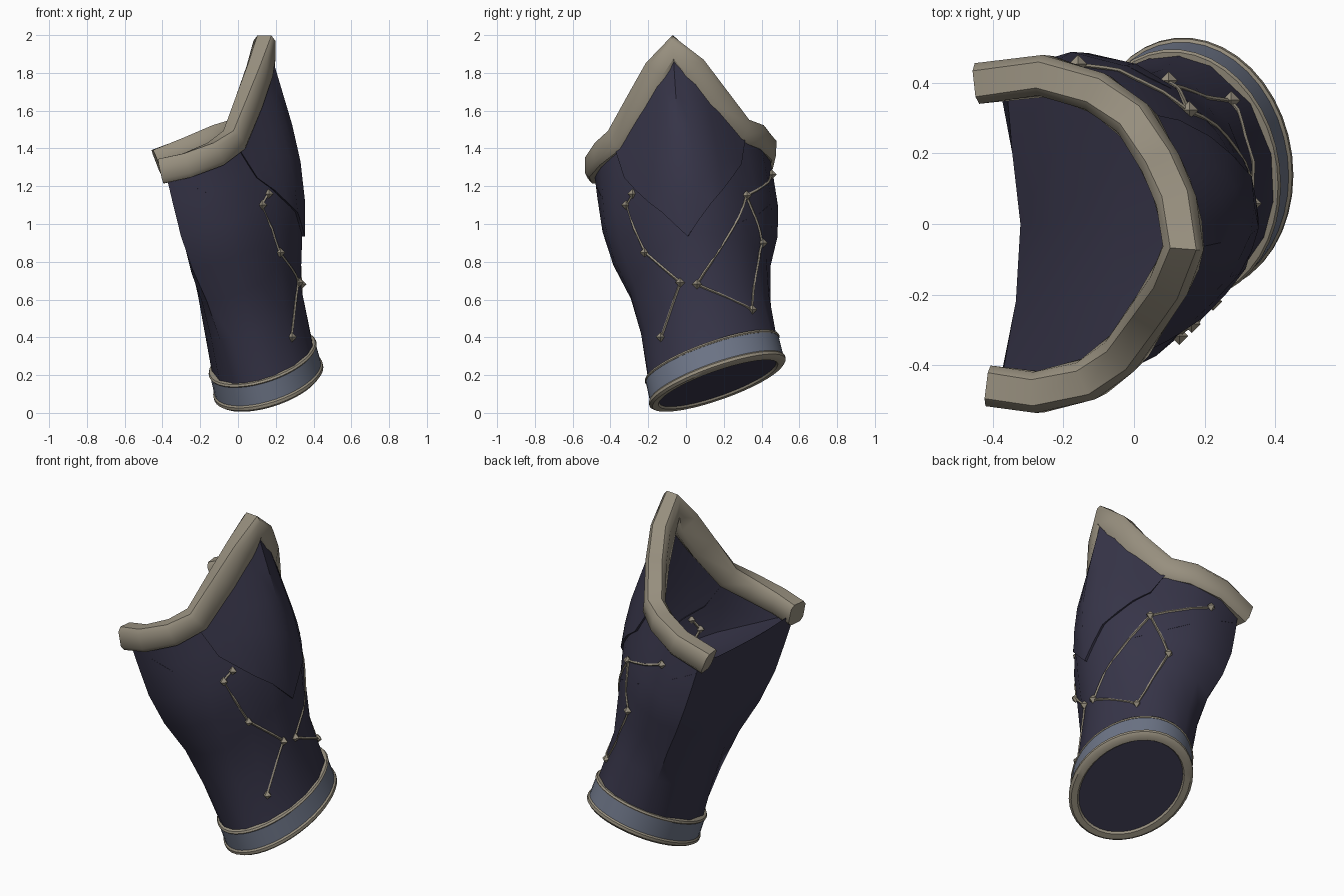
import bpy, math
from mathutils import Vector
from mathutils.bvhtree import BVHTree

if "Cube" in bpy.data.objects:
    bpy.data.objects.remove(bpy.data.objects["Cube"])


def material(name, rgb):
    m = bpy.data.materials.new(name)
    m.diffuse_color = (*rgb, 1)
    m.use_nodes = True
    m.node_tree.nodes["Principled BSDF"].inputs["Base Color"].default_value = m.diffuse_color
    return m


NAVY = material("navy cloth", (0.038, 0.0355, 0.066))
TRIM = material("stone trim", (0.31, 0.275, 0.21))
STEEL = material("blue grey band", (0.155, 0.18, 0.245))


def add(name, verts, faces, mat, angle=40):
    me = bpy.data.meshes.new(name)
    me.from_pydata([tuple(v) for v in verts], [], faces)
    me.materials.append(mat)
    ob = bpy.data.objects.new(name, me)
    bpy.context.collection.objects.link(ob)
    bpy.ops.object.select_all(action='DESELECT')
    ob.select_set(True)
    bpy.context.view_layer.objects.active = ob
    bpy.ops.object.mode_set(mode='EDIT')
    bpy.ops.mesh.select_all(action='SELECT')
    bpy.ops.mesh.remove_doubles(threshold=0.0005)
    bpy.ops.mesh.normals_make_consistent(inside=False)
    bpy.ops.object.mode_set(mode='OBJECT')
    bpy.ops.object.shade_smooth_by_angle(angle=math.radians(angle))
    return ob


def bridge(rows, cols, closed=True):
    """Quads between successive rows of points."""
    n = cols if closed else cols - 1
    return [(r * cols + i, r * cols + (i + 1) % cols,
             (r + 1) * cols + (i + 1) % cols, (r + 1) * cols + i)
            for r in range(rows - 1) for i in range(n)]


# Tilted oval frame of the wrist end
N = Vector((-0.28, -0.32, 0.905)).normalized()
U = (Vector((1, 0, 0)) - N * N.x).normalized()
V = N.cross(U)
RISE = N + Vector((0.04, 0.10, 0.04))
BASE = Vector((0.165, 0.17, 0.15))


def oval(a, h, dr):
    return BASE + RISE * h + U * (0.30 + dr) * math.cos(a) + V * (0.38 + dr) * math.sin(a)


def hoop(name, profile, mat, seg=40):
    rows = profile + profile[:1]
    verts = [oval(2 * math.pi * i / seg, h, dr) for dr, h in rows for i in range(seg)]
    return add(name, verts, bridge(len(rows), seg), mat)


hoop("wrist_lower_trim", [(-0.055, 0.012), (-0.045, 0.0), (-0.012, 0.0), (0.002, 0.012),
                          (0.002, 0.028), (-0.01, 0.04), (-0.055, 0.04)], TRIM)
hoop("wrist_band", [(-0.05, 0.035), (-0.006, 0.035), (-0.008, 0.14), (-0.05, 0.14)], STEEL)
hoop("wrist_upper_trim", [(-0.05, 0.138), (-0.006, 0.138), (-0.002, 0.144),
                          (-0.008, 0.154), (-0.05, 0.158)], TRIM)
add("wrist_end_cap", [oval(2 * math.pi * i / 40, 0.010, -0.05) for i in range(40)],
    [tuple(range(40))], NAVY)

# Path of the upper trim, from the front end over the peak to the rear end
PATH = [Vector(p) for p in (
    (-.405, -.46, 1.28), (-.27, -.477, 1.31), (-.12, -.437, 1.37), (-.02, -.355, 1.445),
    (.06, -.23, 1.65), (.115, -.14, 1.81), (.14, -.065, 1.922), (.128, .03, 1.82),
    (.09, .14, 1.67), (.01, .285, 1.495), (-.10, .37, 1.46), (-.25, .42, 1.40),
    (-.43, .40, 1.33))]
AXIS = Vector((-0.1, -0.03, 0))
UP = Vector((0, 0, 1))

# Upper trim: bevelled box section swept along the path, deeper around the peak
section = [(-.058, -.042), (-.037, -.066), (.037, -.066), (.058, -.042),
           (.058, .042), (.037, .066), (-.037, .066), (-.058, .042)]
verts = []
for i, p in enumerate(PATH):
    a, b = PATH[max(i - 1, 0)], PATH[min(i + 1, 12)]
    t = ((p - a).normalized() + (b - p).normalized()).normalized()
    side = t.cross(UP).normalized()
    up = side.cross(t)
    deep = 1.15 if 4 <= i <= 8 else 1.0
    verts += [p + side * s + up * h * deep for s, h in section]
faces = bridge(13, 8) + [tuple(range(8)), tuple(range(96, 104))]
add("upper_trim", verts, faces, TRIM, 45)

# Sleeve body: loft from the rim to the wrist oval
rim, angles = [], []
for p in PATH:
    d = Vector((p.x - AXIS.x, p.y - AXIS.y, 0))
    q = p + d.normalized() * 0.015
    q.x = max(q.x, -0.385)
    rim.append(q)
    angles.append(math.atan2(d.y, d.x))
rim += [Vector(p) for p in ((-.345, .2, 1.26), (-.322, 0, 1.23), (-.335, -.22, 1.23))]
angles += [math.radians(a) for a in (150, 180, 212)]
LEVELS = (0, .15, .3, .45, .6, .78, 1)
FRONT = (0, .035, .07, .075, .04, -.015, 0)
SIDE = (0, .03, .055, .045, -.005, -.015, 0)
DIAG = (0, .015, .03, .03, .02, .01, 0)
COLS = len(rim)


def interp(table, t):
    for i in range(len(LEVELS) - 1):
        if t <= LEVELS[i + 1]:
            f = (t - LEVELS[i]) / (LEVELS[i + 1] - LEVELS[i])
            return table[i] * (1 - f) + table[i + 1] * f
    return table[-1]


def column_point(c, t):
    a = angles[c]
    w = max(0, math.cos(a + 0.12))
    bulge = w * interp(FRONT, t) + (1 - w) * abs(math.sin(a)) * interp(SIDE, t)
    bulge -= max(0, math.cos(a - 1.1)) ** 4 * interp(DIAG, t)
    return rim[c].lerp(oval(a, 0.13, -0.02), t) + Vector((math.cos(a), math.sin(a), 0)) * bulge


def surface(c, t, lift=0.0):
    i = min(int(c), COLS - 2)
    p = column_point(i, t).lerp(column_point(i + 1, t), c - i)
    a = angles[i] + (angles[i + 1] - angles[i]) * (c - i)
    return p + Vector((math.cos(a), math.sin(a), 0)) * lift


verts = [column_point(c, t) for t in LEVELS for c in range(COLS)]
sleeve = add("sleeve", verts, bridge(len(LEVELS), COLS), NAVY, 45)


# Inner floor: strips across the sleeve, falling from the back rim to the front wall
def floor_point(c):
    for k in range(100):
        p = column_point(c, k / 100)
        if p.z <= 1.25 - 0.42 * (p.x + 0.35):
            break
    return p


ends = [floor_point(c) for c in range(13)]
verts = [ends[0], rim[15], rim[14], rim[13], ends[12]]
for i in range(1, 6):
    for k in range(5):
        verts.append(ends[i].lerp(ends[12 - i], k / 4) - UP * 0.12 * (k / 4) * (1 - k / 4))
verts += [ends[6]] * 5
floor = add("inner_floor", verts, bridge(7, 5, False), NAVY, 60)
if sum(p.normal.z * p.area for p in floor.data.polygons) < 0:
    floor.data.flip_normals()

# Pointed flap laid over the sleeve below the peak
steps, rows = 12, 6
verts = []
for r in range(rows + 1):
    for s in range(steps + 1):
        c = 3 + 6 * s / steps
        reach = 0.02 + 0.6 * max(0, 1 - abs(c - 6) / 3) ** 0.6
        last = r == rows
        verts.append(surface(c, reach * min(r, rows - 1) / (rows - 1), -0.01 if last else 0.014))
flap = add("pointed_flap", verts, bridge(rows + 1, steps + 1, False), NAVY, 40)
if sum(p.normal.x * p.area for p in flap.data.polygons) < 0:
    flap.data.flip_normals()

# Constellations: studs joined by thin rods that follow the cloth
TREES = [BVHTree.FromPolygons([v.co for v in o.data.vertices],
                              [tuple(p.vertices) for p in o.data.polygons])
         for o in (sleeve, flap)]


def snap(p, lift):
    out = (p - AXIS - UP * p.z).normalized()
    hits = [t.ray_cast(p + out * 0.4, -out) for t in TREES]
    hits = [h for h in hits if h[0] is not None]
    loc, nor = min(hits, key=lambda h: h[3])[:2] if hits else TREES[0].find_nearest(p)[:2]
    if nor.dot(out) < 0:
        nor = -nor
    return loc + nor * lift


def rod(points, radius):
    verts = []
    for i, p in enumerate(points):
        t = (points[min(i + 1, len(points) - 1)] - points[max(i - 1, 0)]).normalized()
        m = t.to_track_quat('Z', 'Y').to_matrix()
        verts += [p + m @ Vector((radius * math.cos(k * math.pi / 2),
                                  radius * math.sin(k * math.pi / 2), 0)) for k in range(4)]
    return verts, bridge(len(points), 4)


def constellation(name, stars, links):
    stars = [Vector(s) for s in stars]
    verts, faces = [], []

    def merge(v, f):
        k = len(verts)
        verts.extend(v)
        faces.extend(tuple(i + k for i in q) for q in f)

    for s in stars:
        p, r = snap(s, 0.006), 0.026
        merge([p + Vector(d) * r for d in ((1, 0, 0), (0, 1, 0), (-1, 0, 0), (0, -1, 0),
                                           (0, 0, 1), (0, 0, -1))],
              [(i, (i + 1) % 4, 4) for i in range(4)] + [((i + 1) % 4, i, 5) for i in range(4)])
    for a, b in links:
        merge(*rod([snap(stars[a].lerp(stars[b], k / 8), 0.002) for k in range(9)], 0.007))
    add(name, verts, faces, TRIM, 20)


constellation("front_constellation",
              [(.14, -.26, 1.16), (.13, -.32, 1.10), (.21, -.21, .85), (.32, -.03, .69),
               (.28, -.13, .40)], [(0, 1), (1, 2), (2, 3), (3, 4)])
constellation("rear_constellation",
              [(.34, .06, .68), (.14, .30, 1.15), (.09, .39, .90), (.27, .345, .545),
               (-.16, .45, 1.26)], [(0, 1), (1, 2), (2, 3), (3, 0), (1, 4)])
